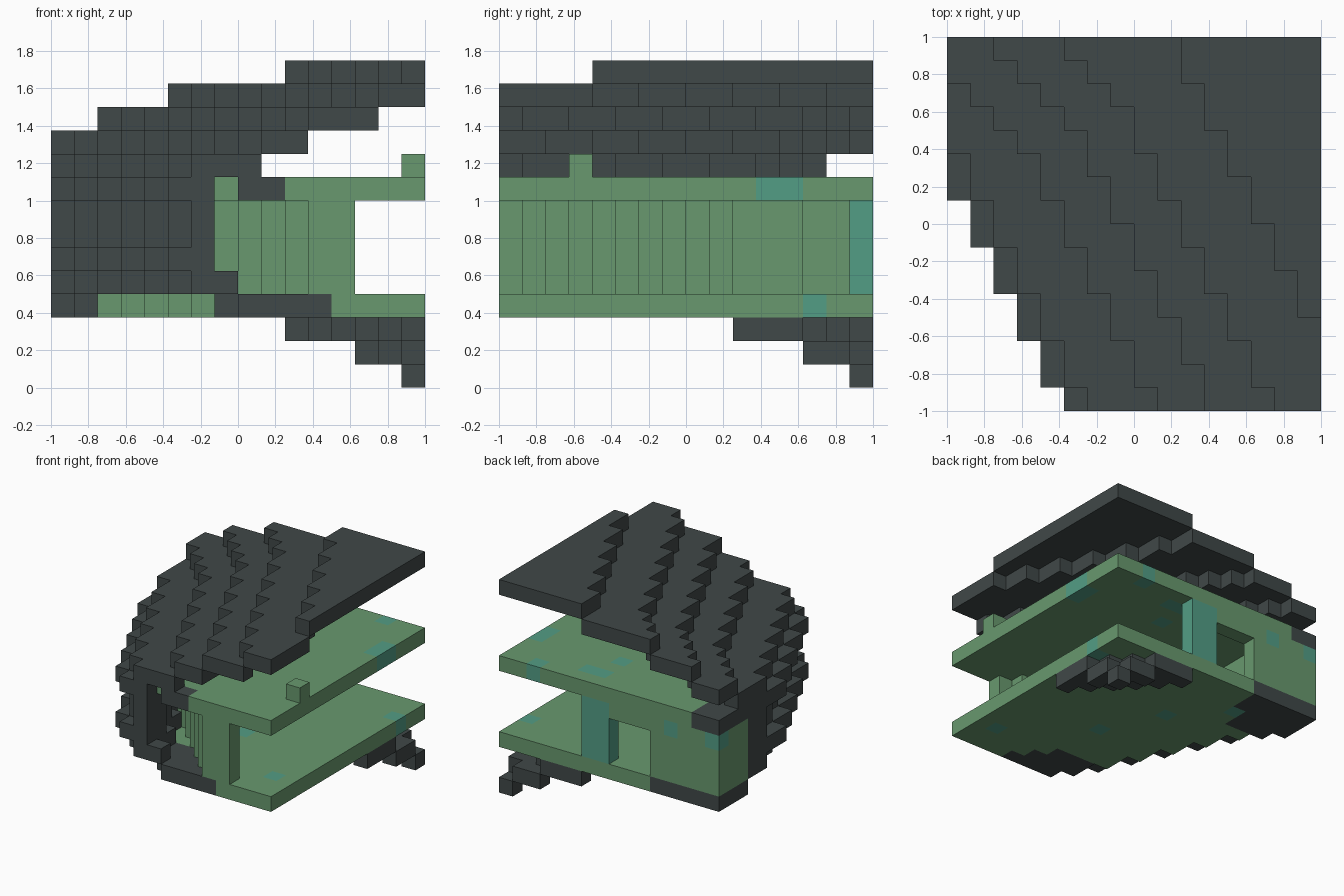
import bpy, bmesh, math
from mathutils import Vector

cube = bpy.data.objects.get("Cube")
if cube:
    bpy.data.objects.remove(cube, do_unlink=True)

N = 16          # blocks per side
S = 2 / N       # block size


def material(name, rgb):
    m = bpy.data.materials.new(name)
    m.use_nodes = True
    col = (*rgb, 1)
    m.diffuse_color = col
    bsdf = m.node_tree.nodes["Principled BSDF"]
    bsdf.inputs["Base Color"].default_value = col
    bsdf.inputs["Roughness"].default_value = 0.9
    return m


MATS = [material("dark_slate", (0.051, 0.065, 0.065)),
        material("moss_green", (0.140, 0.318, 0.158)),
        material("teal_patch", (0.086, 0.340, 0.235))]
DARK, GREEN, TEAL = range(3)


def slant(half, full=99):
    """First block in x for row j: a two-to-one slant, steeper at the back."""
    return lambda j: max(0, min(N, math.ceil((half - j) / 2), full - j))


shell_edge = slant(9)
band_edge = slant(11)
floor_edge = slant(15, 13)
upper_floor_edge = slant(15, 11)
roof_edges = [band_edge, slant(17, 14), slant(22, 17), slant(27, 20),
              slant(34), lambda j: N]

taken = {}      # block -> colour, shared by all parts
parts = {}      # part name -> list of blocks


def add(part, i, j, k, colour):
    block = (i, j, k)
    if block not in taken and 0 <= i < N and 0 <= j < N:
        taken[block] = colour
        parts.setdefault(part, []).append(block)


# Lower floor, with dark corners along the slanted edge
for j in range(N):
    for i in range(floor_edge(j), N):
        dark = (j <= 2 and i < 12 - j) or (j >= 12 and i < 5 - (15 - j) // 2)
        add("lower_floor", i, j, 3, DARK if dark else GREEN)

# Upper floor, with dark ends on the slanted edge
for j in range(N):
    for i in range(upper_floor_edge(j), N):
        dark = (j == 0 and i < 10) or (j >= 11 and i < 2)
        add("upper_floor", i, j, 8, DARK if dark else GREEN)
add("floor_post", 15, 3, 9, GREEN)

# Back wall with doorway and teal jamb
for i in range(10):
    for k in range(4, 8):
        if not (5 <= i <= 7 and k < 7):
            add("back_wall", i, 15, k, TEAL if i > 7 else GREEN)

# Diagonal inner wall
for j in range(15):
    start = max(11 - j, 1 if j < 13 else 0)
    for i in (start, start + 1):
        for k in range(4, 8):
            add("inner_wall", i, j, k, GREEN)

# Outer shell: ridges above and below a recessed band
for j in range(13):
    a, c, inner = shell_edge(j), band_edge(j), (13 - j) // 2 + 1
    spans = {4: (c, c + 2), 5: (a, inner), 6: (c, inner),
             7: (c, inner), 8: (a, inner)}
    for k, (lo, hi) in spans.items():
        for i in range(lo, hi):
            add("outer_shell", i, j, k, DARK)

# Stepped roof: each band ends where the next one begins
for step in range(5):
    for j in range(N):
        for i in range(roof_edges[step](j), roof_edges[step + 1](j)):
            add("roof_band_%d" % (step + 1), i, j, 9 + step, DARK)

# Stepped corner foot in diagonal bands
for k, (low, high) in enumerate(((30, 31), (28, 30), (25, 28))):
    for j in range(N):
        for i in range(low - j, high - j):
            add("corner_foot", i, j, k, DARK)

# Teal patches
for block in [(15, 11, 8), (15, 12, 8), (13, 15, 8), (9, 14, 8), (10, 14, 8),
              (9, 12, 8), (15, 13, 3), (14, 2, 3), (9, 6, 3), (7, 10, 3),
              (4, 13, 3), (3, 15, 7), (0, 15, 7)]:
    taken[block] = TEAL


def build(name, blocks):
    """Mesh the exposed sides of the blocks and merge flat areas."""
    bm = bmesh.new()
    for b in blocks:
        centre = Vector(((b[0] + 0.5) * S - 1, (b[1] + 0.5) * S - 1, (b[2] + 0.5) * S))
        for axis in range(3):
            for sign in (-1, 1):
                near = list(b)
                near[axis] += sign
                if tuple(near) in taken:
                    continue
                n, u, v = Vector(), Vector(), Vector()
                n[axis] = sign * S / 2
                u[(axis + 1) % 3] = S / 2
                v[(axis + 2) % 3] = sign * S / 2
                corners = [centre + n + p * u + q * v
                           for p, q in ((-1, -1), (1, -1), (1, 1), (-1, 1))]
                face = bm.faces.new([bm.verts.new(c) for c in corners])
                face.material_index = taken[b]
    bmesh.ops.remove_doubles(bm, verts=bm.verts, dist=S / 100)
    bmesh.ops.dissolve_limit(bm, angle_limit=0.01, verts=bm.verts, edges=bm.edges,
                             delimit={'MATERIAL', 'NORMAL'})
    mesh = bpy.data.meshes.new(name)
    bm.to_mesh(mesh)
    bm.free()
    for m in MATS:
        mesh.materials.append(m)
    bpy.context.collection.objects.link(bpy.data.objects.new(name, mesh))


for part, blocks in parts.items():
    build(part, blocks)
